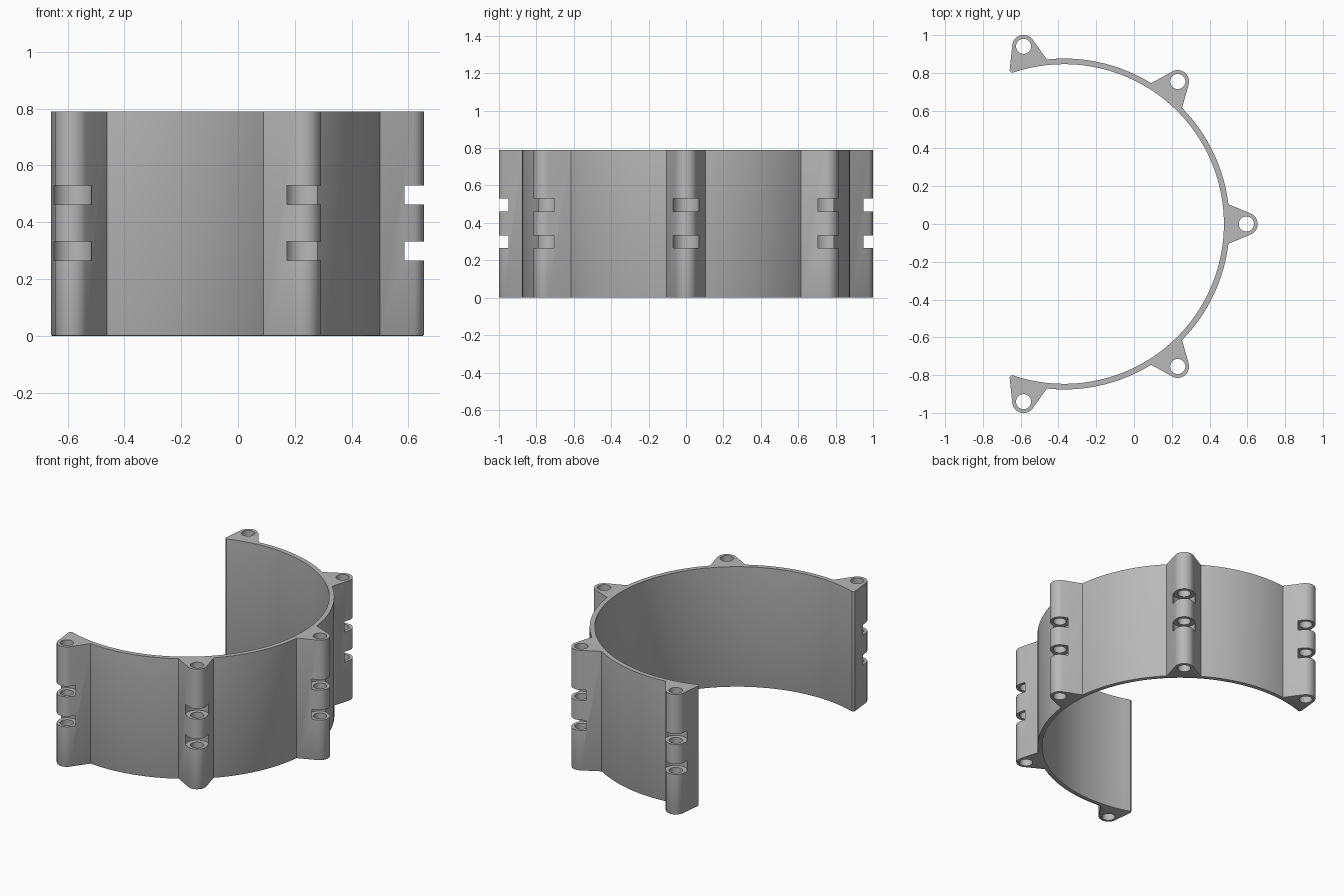
import bpy, bmesh
from math import sin, cos, radians, pi
from mathutils import Vector

cube = bpy.data.objects.get("Cube")
if cube:
    bpy.data.objects.remove(cube, do_unlink=True)

CX = -0.37                      # axis of the curved wall
R_OUT, R_IN = 0.876, 0.846
HEIGHT = 0.79
LUG_D, LUG_R, HOLE_R, NOTCH_R = 0.965, 0.06, 0.04, 0.069
FOOT = 6.87                     # half angle of a lug where it meets the wall
SWEEP = 67.4                    # half angle of the rounded lug tip
LUGS = [k * 360 / 7 for k in range(-2, 3)]
NOTCHES = [(0.265, 0.332), (0.462, 0.53)]

grey = bpy.data.materials.new("light_grey")
grey.use_nodes = True
colour = (0.48, 0.48, 0.48, 1)
grey.diffuse_color = colour
grey.node_tree.nodes["Principled BSDF"].inputs["Base Color"].default_value = colour


def polar(r, deg, centre=Vector((CX, 0))):
    return centre + Vector((r * cos(radians(deg)), r * sin(radians(deg))))


def arc(r, a, b, n, centre=Vector((CX, 0))):
    return [polar(r, a + (b - a) * i / n, centre) for i in range(n + 1)]


def make_object(name, bm):
    bmesh.ops.recalc_face_normals(bm, faces=bm.faces)
    mesh = bpy.data.meshes.new(name)
    bm.to_mesh(mesh)
    bm.free()
    mesh.materials.append(grey)
    obj = bpy.data.objects.new(name, mesh)
    bpy.context.collection.objects.link(obj)
    return obj


# Outline: wall arcs alternating with tangent-sided lugs
outline = []
for i, a in enumerate(LUGS):
    tip = arc(LUG_R, a - SWEEP, a + SWEEP, 16, polar(LUG_D, a))
    outline += tip
    if i < len(LUGS) - 1:
        outline += arc(R_OUT, a + FOOT, LUGS[i + 1] - FOOT, 28)
end = [(0.869, 109.35), (0.861, 109.55), (0.853, 109.4), (0.847, 109.0)]
outline += [polar(r, a) for r, a in end]
outline += arc(R_IN, 108.6, -108.6, 120)
outline += [polar(r, -a) for r, a in reversed(end)]

# Extruded wall with a small rounding on the bottom rim
bm = bmesh.new()
base = bm.faces.new([bm.verts.new((p.x, p.y, 0)) for p in outline])
top = bmesh.ops.extrude_face_region(bm, geom=[base], use_keep_orig=True)
bmesh.ops.translate(bm, vec=(0, 0, HEIGHT),
                    verts=[v for v in top["geom"] if isinstance(v, bmesh.types.BMVert)])
rim = [e for e in bm.edges if all(v.co.z < 0.001 for v in e.verts)]
bmesh.ops.bevel(bm, geom=rim, offset=0.005, segments=2, profile=0.5, affect='EDGES')
wall = make_object("curved_wall_with_lugs", bm)


def cutter(name, radius, spans):
    bm = bmesh.new()
    for a in LUGS:
        c = polar(LUG_D, a)
        for z0, z1 in spans:
            new = bmesh.ops.create_cone(bm, cap_ends=True, segments=40,
                                        radius1=radius, radius2=radius, depth=z1 - z0)
            bmesh.ops.translate(bm, verts=new["verts"], vec=(c.x, c.y, (z0 + z1) / 2))
    obj = make_object(name, bm)
    obj.hide_render = True
    return obj


# Bolt holes through the lugs, then the round slots around them
bpy.context.view_layer.objects.active = wall
wall.select_set(True)
for name, radius, spans in [("hole_cutter", HOLE_R, [(-0.1, HEIGHT + 0.1)]),
                            ("slot_cutter", NOTCH_R, NOTCHES)]:
    tool = cutter(name, radius, spans)
    mod = wall.modifiers.new(name, 'BOOLEAN')
    mod.operation = 'DIFFERENCE'
    mod.solver = 'EXACT'
    mod.object = tool
    bpy.ops.object.modifier_apply(modifier=name)
    bpy.data.objects.remove(tool, do_unlink=True)

bpy.ops.object.shade_smooth_by_angle(angle=radians(25))
